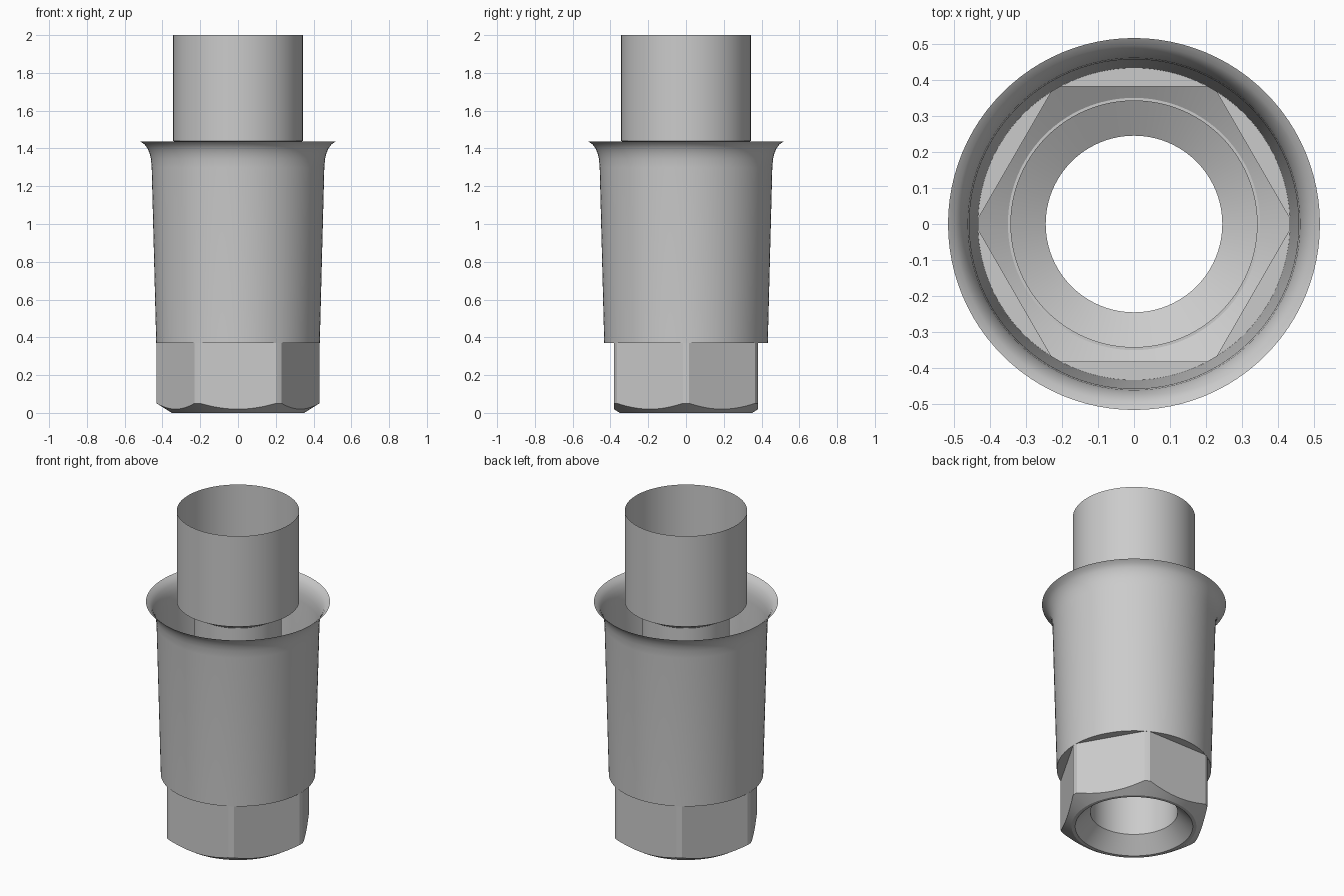
import bpy
import bmesh
import math

old = bpy.data.objects.get("Cube")
if old:
    bpy.data.objects.remove(old, do_unlink=True)

steel = bpy.data.materials.new("grey_steel")
steel.use_nodes = True
GREY = (0.6, 0.6, 0.6, 1)
steel.diffuse_color = GREY
steel.node_tree.nodes["Principled BSDF"].inputs["Base Color"].default_value = GREY

ROUND = [math.tau * i / 96 for i in range(96)]


def lathe(name, rings, angles=ROUND):
    """Bridge closed rings; each ring is a function of angle giving (radius, z)."""
    bm = bmesh.new()
    loops = []
    for ring in rings:
        points = [(ring(a), a) for a in angles]
        loops.append([bm.verts.new((r * math.cos(a), r * math.sin(a), z))
                      for (r, z), a in points])
    n = len(angles)
    for low, high in zip(loops, loops[1:]):
        for i in range(n):
            j = (i + 1) % n
            bm.faces.new((low[i], low[j], high[j], high[i]))
    bmesh.ops.remove_doubles(bm, verts=bm.verts, dist=1e-5)
    mesh = bpy.data.meshes.new(name)
    bm.to_mesh(mesh)
    bm.free()
    mesh.materials.append(steel)
    obj = bpy.data.objects.new(name, mesh)
    bpy.context.collection.objects.link(obj)
    bpy.ops.object.select_all(action="DESELECT")
    obj.select_set(True)
    bpy.context.view_layer.objects.active = obj
    bpy.ops.object.shade_smooth_by_angle(angle=math.radians(25))
    return obj


def circle(r, z):
    return lambda a: (r, z)


# Hexagon nut: flats clipped at the corners by a cylinder, bottom cut by a cone
FLAT, CORNER, NUT_TOP, FOOT = 0.382, 0.432, 0.37, 0.35
half = math.acos(FLAT / CORNER)
gap = math.pi / 3 - 2 * half
nut_angles = []
for side in range(6):
    middle = math.pi / 6 + side * math.pi / 3
    nut_angles += [middle - half + 2 * half * i / 14 for i in range(15)]
    nut_angles += [middle + half + gap * i / 4 for i in range(1, 4)]


def hex_radius(a):
    off = a % (math.pi / 3) - math.pi / 6
    return min(CORNER, FLAT / math.cos(off))


def chamfer_edge(a):
    r = hex_radius(a)
    return r, (r - FOOT) * 0.62


lathe("hex_nut", [
    circle(0.33, 0), circle(FOOT, 0), chamfer_edge,
    lambda a: (hex_radius(a), NUT_TOP), circle(CORNER + 0.001, NUT_TOP),
], nut_angles)

# Tapered outer sleeve with a flared lip
lathe("crimp_sleeve", [circle(r, z) for r, z in (
    (0.433, 0.37), (0.457, 1.3), (0.461, 1.345), (0.468, 1.373),
    (0.479, 1.4), (0.495, 1.422), (0.516, 1.436))])

# Countersunk bore that opens by a short cone into the wide upper tube
lathe("bore_and_upper_tube", [circle(r, z) for r, z in (
    (0.245, 0.09), (0.245, 1.385), (0.343, 1.44), (0.343, 2.0))])
lathe("countersink", [circle(r, z) for r, z in (
    (0.245, 0.09), (0.33, 0))])
